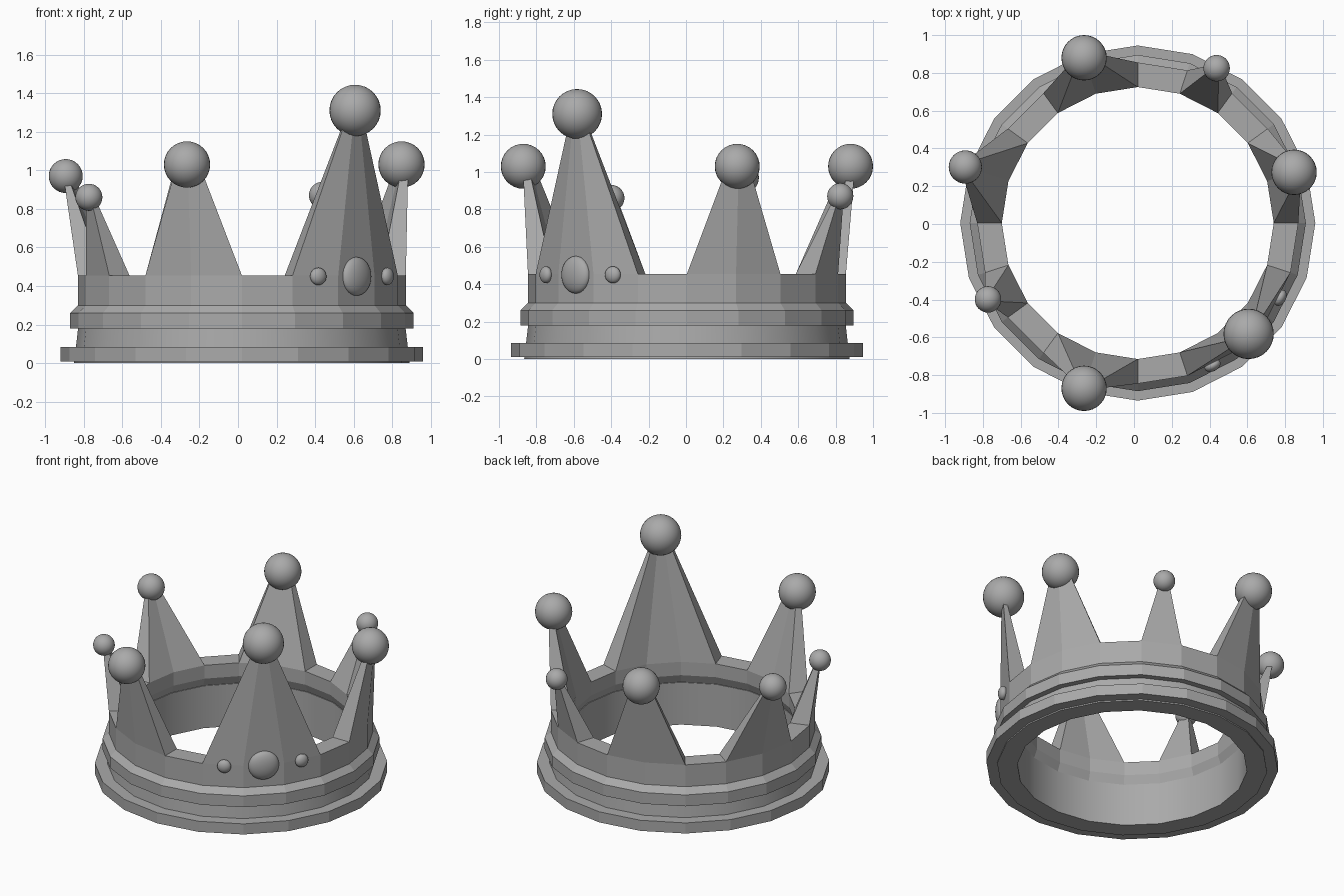
import bpy
import bmesh
from math import radians, cos, sin
from mathutils import Vector, Matrix

if "Cube" in bpy.data.objects:
    bpy.data.objects.remove(bpy.data.objects["Cube"], do_unlink=True)

SIDES = 20
STEP = 360 / SIDES
CENTRE = Vector((0.02, 0.005, 0))

metal = bpy.data.materials.new("plain_grey")
metal.use_nodes = True
GREY = (0.4, 0.4, 0.4, 1)
metal.diffuse_color = GREY
metal.node_tree.nodes["Principled BSDF"].inputs["Base Color"].default_value = GREY


def polar(radius, degrees, z=0):
    a = radians(degrees)
    return CENTRE + Vector((radius * cos(a), radius * sin(a), z))


def finish(name, bm, smooth):
    bmesh.ops.recalc_face_normals(bm, faces=bm.faces)
    for f in bm.faces:
        f.smooth = smooth
    for e in bm.edges:
        e.smooth = e.calc_face_angle(0) < radians(30)
    mesh = bpy.data.meshes.new(name)
    bm.to_mesh(mesh)
    bm.free()
    mesh.materials.append(metal)
    obj = bpy.data.objects.new(name, mesh)
    bpy.context.collection.objects.link(obj)
    return obj


def lathe(profile):
    """Closed (radius, z) profile swept round the crown axis."""
    bm = bmesh.new()
    loops = [[bm.verts.new(polar(r, i * STEP, z)) for r, z in profile]
             for i in range(SIDES)]
    n = len(profile)
    for i in range(SIDES):
        a, b = loops[i], loops[(i + 1) % SIDES]
        for j in range(n):
            k = (j + 1) % n
            bm.faces.new((a[j], b[j], b[k], a[k]))
    return bm


def ellipsoid(name, location, size, turn=0):
    bm = bmesh.new()
    bmesh.ops.create_uvsphere(bm, u_segments=32, v_segments=16, radius=1)
    bm.transform(Matrix.Translation(location)
                 @ Matrix.Rotation(radians(turn), 4, "Z")
                 @ Matrix.Diagonal((*size, 1)))
    return finish(name, bm, True)


# Foot ring and tapered lower band
finish("foot_ring", lathe([(0.94, 0.01), (0.94, 0.085), (0.80, 0.085), (0.80, 0.01)]), False)
finish("lower_band", lathe([(0.87, 0), (0.835, 0.30), (0.74, 0.30), (0.74, 0)]), True)

# Upper band, whose rim faces are drawn up into points
TOP = 0.455
body = lathe([(0.89, 0.18), (0.89, 0.26), (0.85, 0.30), (0.85, TOP),
              (0.72, TOP), (0.72, 0.36), (0.745, 0.30), (0.80, 0.18)])

# angle, rim faces, tip radius, tip height, tip scale, ball radius position, ball height, ball size
POINTS = [
    (-45, 3, 0.82, 1.22, 0.21, 0.83, 1.31, 0.133),
    (18, 2, 0.865, 0.98, 0.30, 0.87, 1.03, 0.12),
    (108, 2, 0.90, 0.98, 0.30, 0.92, 1.03, 0.12),
    (252, 2, 0.88, 0.98, 0.30, 0.92, 1.03, 0.12),
    (162, 2, 0.93, 0.92, 0.26, 0.96, 0.97, 0.088),
    (63, 1, 0.90, 0.83, 0.28, 0.92, 0.87, 0.07),
    (207, 1, 0.87, 0.82, 0.28, 0.89, 0.86, 0.07),
]

for angle, count, tip_r, tip_z, scale, ball_r, ball_z, size in POINTS:
    mids = [polar(0.78, angle + (i - (count - 1) / 2) * STEP, TOP) for i in range(count)]
    rim = [f for f in body.faces
           if any((f.calc_center_median() - m).length < 0.05 for m in mids)
           and all(abs(v.co.z - TOP) < 0.001 for v in f.verts)]
    result = bmesh.ops.extrude_face_region(body, geom=rim)
    tips = [v for v in result["geom"] if isinstance(v, bmesh.types.BMVert)]
    middle = sum((v.co for v in tips), Vector()) / len(tips)
    target = polar(tip_r, angle, tip_z)
    for v in tips:
        v.co = target + (v.co - middle) * scale
    ellipsoid("point_ball", polar(ball_r, angle, ball_z), (size, size, size))

finish("pointed_band", body, False)

# Gems on the tallest point
ellipsoid("centre_gem", polar(0.84, -45, 0.45), (0.043, 0.1, 0.1), -45)
for angle in (-62.3, -27.7):
    ellipsoid("side_gem", polar(0.852, angle, 0.45), (0.03, 0.045, 0.045), angle)
